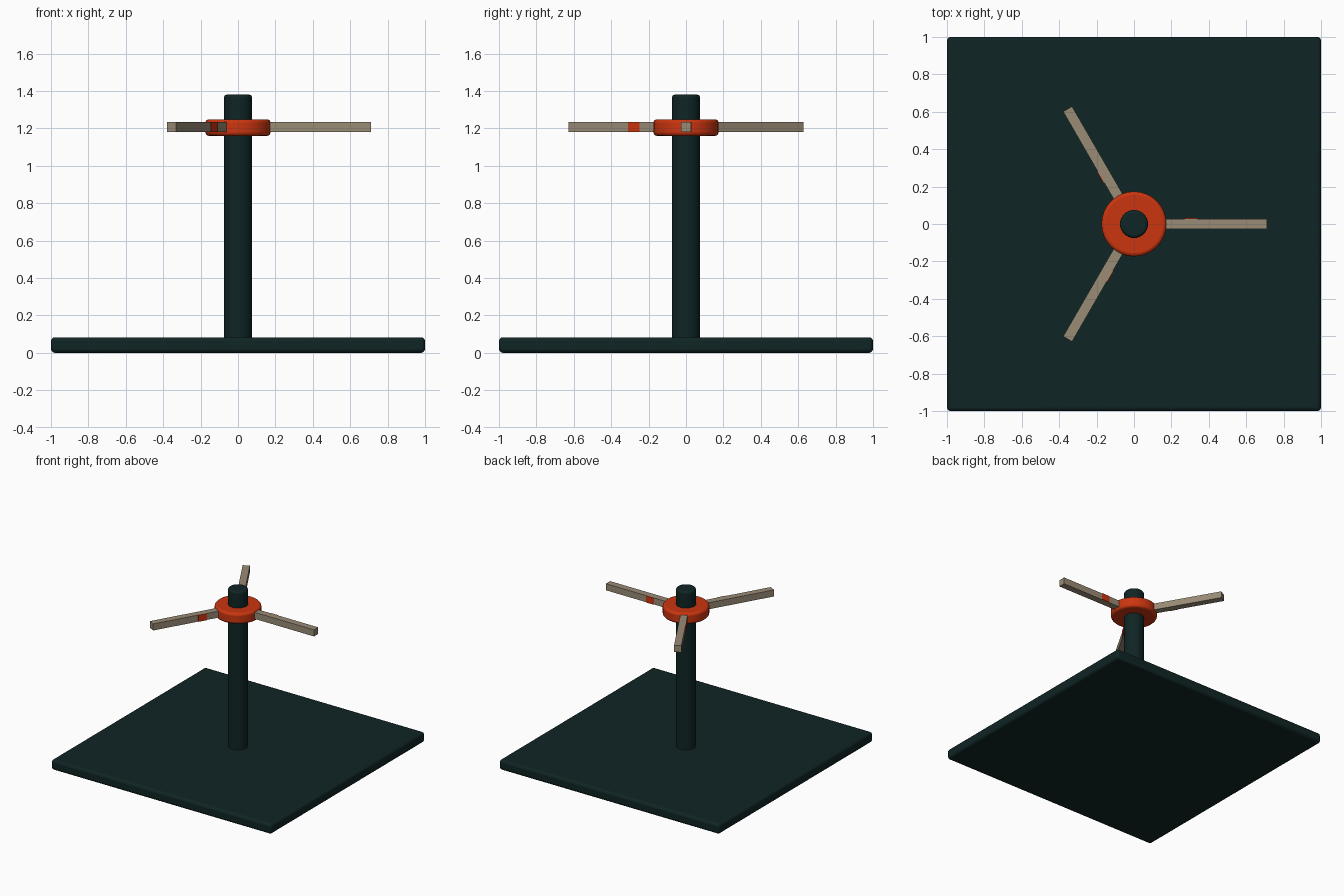
import bpy
import math

cube = bpy.data.objects.get("Cube")
if cube:
    bpy.data.objects.remove(cube, do_unlink=True)


def material(name, rgb):
    m = bpy.data.materials.new(name)
    m.use_nodes = True
    m.diffuse_color = (*rgb, 1)
    m.node_tree.nodes["Principled BSDF"].inputs["Base Color"].default_value = (*rgb, 1)
    return m


dark_green = material("dark green", (0.005, 0.018, 0.018))
orange_red = material("orange red", (0.6, 0.036, 0.005))
beige = material("beige", (0.32, 0.26, 0.18))


def finish(name, mat, bevel=0, segments=3, smooth=True):
    ob = bpy.context.object
    ob.name = name
    ob.data.materials.append(mat)
    if bevel:
        mod = ob.modifiers.new("Rounded edges", "BEVEL")
        mod.width = bevel
        mod.segments = segments
        mod.limit_method = "ANGLE"
        mod.angle_limit = math.radians(40)
    if smooth:
        bpy.ops.object.shade_smooth_by_angle(angle=math.radians(35))
    return ob


def box(name, mat, size, centre, angle=0, bevel=0):
    """Box whose centre is turned about the pole by angle."""
    x, y, z = centre
    c, s = math.cos(angle), math.sin(angle)
    bpy.ops.mesh.primitive_cube_add(size=1, location=(x * c - y * s, x * s + y * c, z),
                                    rotation=(0, 0, angle))
    ob = bpy.context.object
    for v in ob.data.vertices:
        v.co = [a * b for a, b in zip(v.co, size)]
    return finish(name, mat, bevel, smooth=bevel > 0)


def cylinder(name, mat, radius, bottom, top, bevel):
    bpy.ops.mesh.primitive_cylinder_add(vertices=32, radius=radius, depth=top - bottom,
                                        location=(0, 0, (bottom + top) / 2))
    return finish(name, mat, bevel)


# Base and post
box("base_plate", dark_green, (2, 2, 0.083), (0, 0, 0.0415), bevel=0.02)
cylinder("post", dark_green, 0.075, 0.06, 1.38, 0.015)

# Hub around the post
cylinder("hub", orange_red, 0.174, 1.16, 1.248, 0.018)

# Three arms, each with a marker on one side
for i in range(3):
    turn = i * math.tau / 3
    box(f"arm_{i + 1}", beige, (0.61, 0.055, 0.054), (0.405, 0, 1.208), turn)
    box(f"arm_marker_{i + 1}", orange_red, (0.07, 0.006, 0.054), (0.305, 0.029, 1.208), turn)
